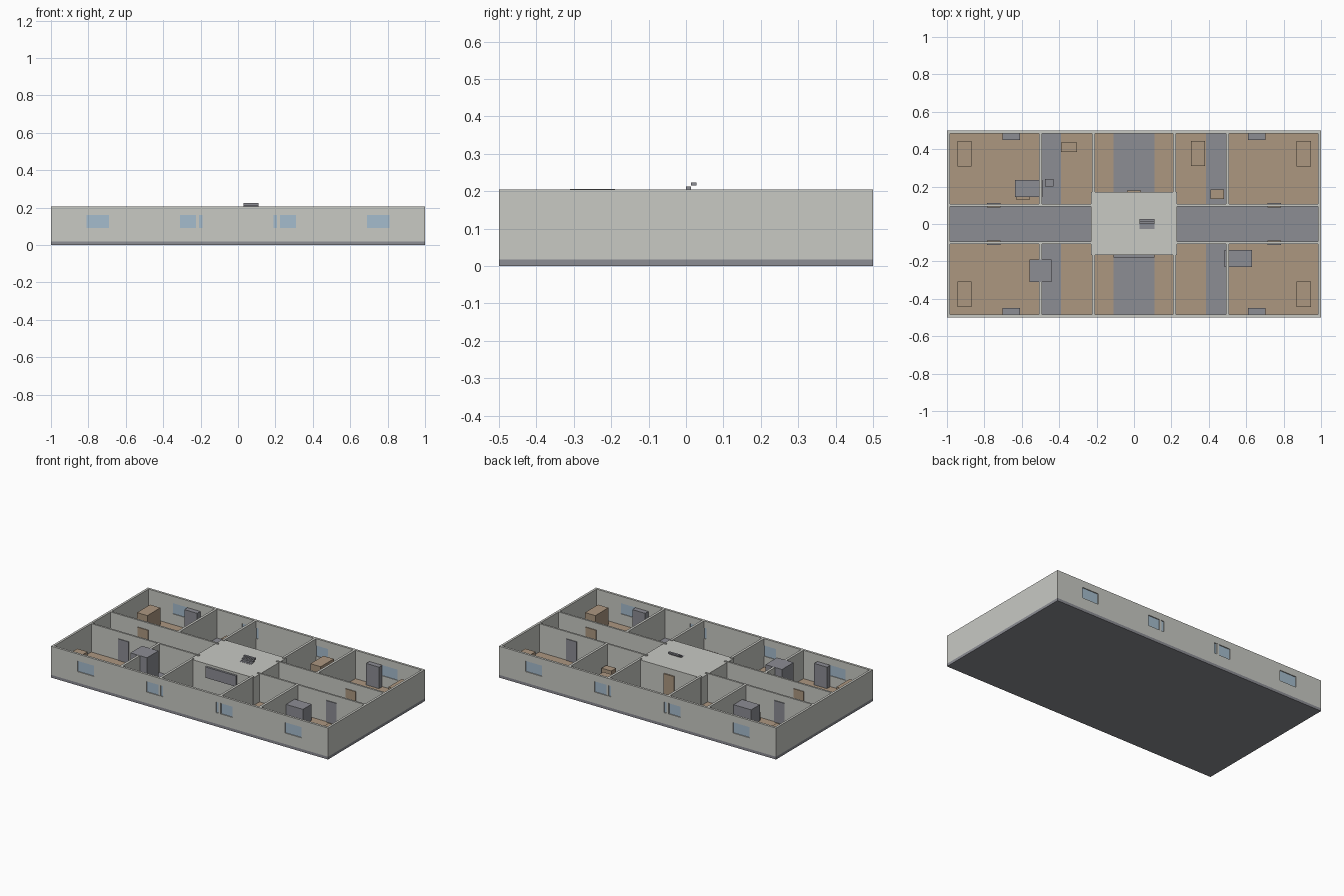
import bpy
import bmesh

cube = bpy.data.objects.get("Cube")
if cube:
    bpy.data.objects.remove(cube, do_unlink=True)


def material(name, rgb):
    m = bpy.data.materials.new(name)
    m.use_nodes = True
    m.diffuse_color = (*rgb, 1)
    m.node_tree.nodes["Principled BSDF"].inputs["Base Color"].default_value = (*rgb, 1)
    return m


WALL = material("pale plaster", (0.58, 0.585, 0.55))
GRAY = material("cool gray", (0.262, 0.266, 0.295))
WOOD = material("tan wood", (0.413, 0.309, 0.216))
GLASS = material("pale blue glass", (0.376, 0.503, 0.61))


def boxes(name, mat, spans):
    """One object made of boxes, each given as x, y and z spans."""
    bm = bmesh.new()
    for span in spans:
        verts = bmesh.ops.create_cube(bm, size=1)["verts"]
        for v in verts:
            for axis in range(3):
                v.co[axis] = max(span[axis]) if v.co[axis] > 0 else min(span[axis])
    mesh = bpy.data.meshes.new(name)
    bm.to_mesh(mesh)
    bm.free()
    mesh.materials.append(mat)
    obj = bpy.data.objects.new(name, mesh)
    bpy.context.collection.objects.link(obj)
    return obj


FLOOR, TOP, T = 0.018, 0.205, 0.015
FULL = (FLOOR, TOP)
SILL, HEAD = 0.09, 0.16
WINDOWS = (-0.75, -0.25, 0.25, 0.75)
HALF = 0.06
SIDES = (-1, 1)


def around(c, half):
    return (c - half, c + half)


# Base slab, which is also the corridor floor
boxes("base_slab", GRAY, [((-1, 1), (-0.5, 0.5), (0, FLOOR))])

# Wooden room floors, leaving gray strips between them
floor_strips = [(-0.985, -0.5), (-0.39, -0.11), (0.11, 0.385), (0.5, 0.985)]
boxes("wood_floors", WOOD, [(xs, (s * 0.1, s * 0.485), (FLOOR, FLOOR + 0.002))
                            for s in SIDES for xs in floor_strips])

# Outer walls
boxes("end_walls", WALL, [((s * (1 - T), s), (-0.5, 0.5), FULL) for s in SIDES])
edges = [-1 + T] + [w + d for w in WINDOWS for d in (-HALF, HALF)] + [1 - T]
piers = list(zip(edges[::2], edges[1::2]))
for s, name in ((-1, "front"), (1, "back")):
    ys = (s * (0.5 - T), s * 0.5)
    long = (-1 + T, 1 - T)
    boxes(name + "_wall", WALL,
          [(long, ys, (FLOOR, SILL)), (long, ys, (HEAD, TOP))]
          + [(p, ys, (SILL, HEAD)) for p in piers])
    boxes(name + "_windows", GLASS,
          [(around(w, HALF), (s * 0.489, s * 0.494), (SILL, HEAD)) for w in WINDOWS])

# Inner partitions
boxes("corridor_walls", WALL, [((sx * 0.21, sx * 0.985), around(sy * 0.1, 0.006), FULL)
                               for sx in SIDES for sy in SIDES])
boxes("room_walls", WALL, [(around(sx * x, 0.008), (sy * start, sy * 0.4995), FULL)
                           for sx in SIDES for sy in SIDES
                           for x, start in ((0.5, 0.1), (0.217, 0.155))])

# Central core with its wall panel, door and stair treads
boxes("core_block", WALL, [((-0.23, 0.23), (-0.167, 0.17), (FLOOR, 0.2))])
boxes("core_screen", GRAY, [((-0.11, 0.11), (-0.18, -0.167), (0.115, 0.185))])
boxes("core_door", WOOD, [((-0.037, 0.037), (0.17, 0.178), (FLOOR, HEAD))])
boxes("stair_treads", GRAY, [((0.03, 0.11), (y, y + 0.014), (z, z + 0.009))
                             for y, z in ((-0.027, 0.192), (-0.013, 0.194),
                                          (0.0, 0.204), (0.014, 0.215))])

# Room doors: wooden on the corridor face, gray on the room face
places = [(sx * 0.75, sy) for sx in SIDES for sy in SIDES]
boxes("doors_corridor_face", WOOD, [(around(x, 0.037), (s * 0.089, s * 0.094), (FLOOR, HEAD))
                                    for x, s in places])
boxes("doors_room_face", GRAY, [(around(x, 0.037), (s * 0.106, s * 0.111), (FLOOR, HEAD))
                                for x, s in places])

# Repeated furniture in the four corner rooms
boxes("wardrobes", WOOD, [((sx * 0.87, sx * 0.945), (sy * 0.308, sy * 0.443), (FLOOR, 0.13))
                          for sx in SIDES for sy in SIDES]
      + [((0.305, 0.38), (0.31, 0.445), (FLOOR, 0.13))])
boxes("cabinets", GRAY, [((sx * 0.61, sx * 0.703), (sy * 0.45, sy * 0.483), (FLOOR, HEAD))
                         for sx in SIDES for sy in SIDES])

# Single pieces
boxes("tall_unit", GRAY, [((-0.56, -0.44), (-0.31, -0.19), (FLOOR, 0.206))])
boxes("back_counter", GRAY, [((-0.635, -0.49), (0.145, 0.235), (FLOOR, 0.125))])
boxes("front_counter", GRAY, [((0.485, 0.63), (-0.23, -0.14), (FLOOR, 0.125))])
boxes("side_stand", GRAY, [((-0.475, -0.43), (0.2, 0.24), (FLOOR, 0.1))])
boxes("bench", WOOD, [((-0.63, -0.555), (0.13, 0.16), (FLOOR, 0.07))])
boxes("low_tables", WOOD, [((-0.39, -0.305), (0.385, 0.435), (FLOOR, 0.08)),
                           ((0.41, 0.48), (0.135, 0.185), (FLOOR, 0.08))])
